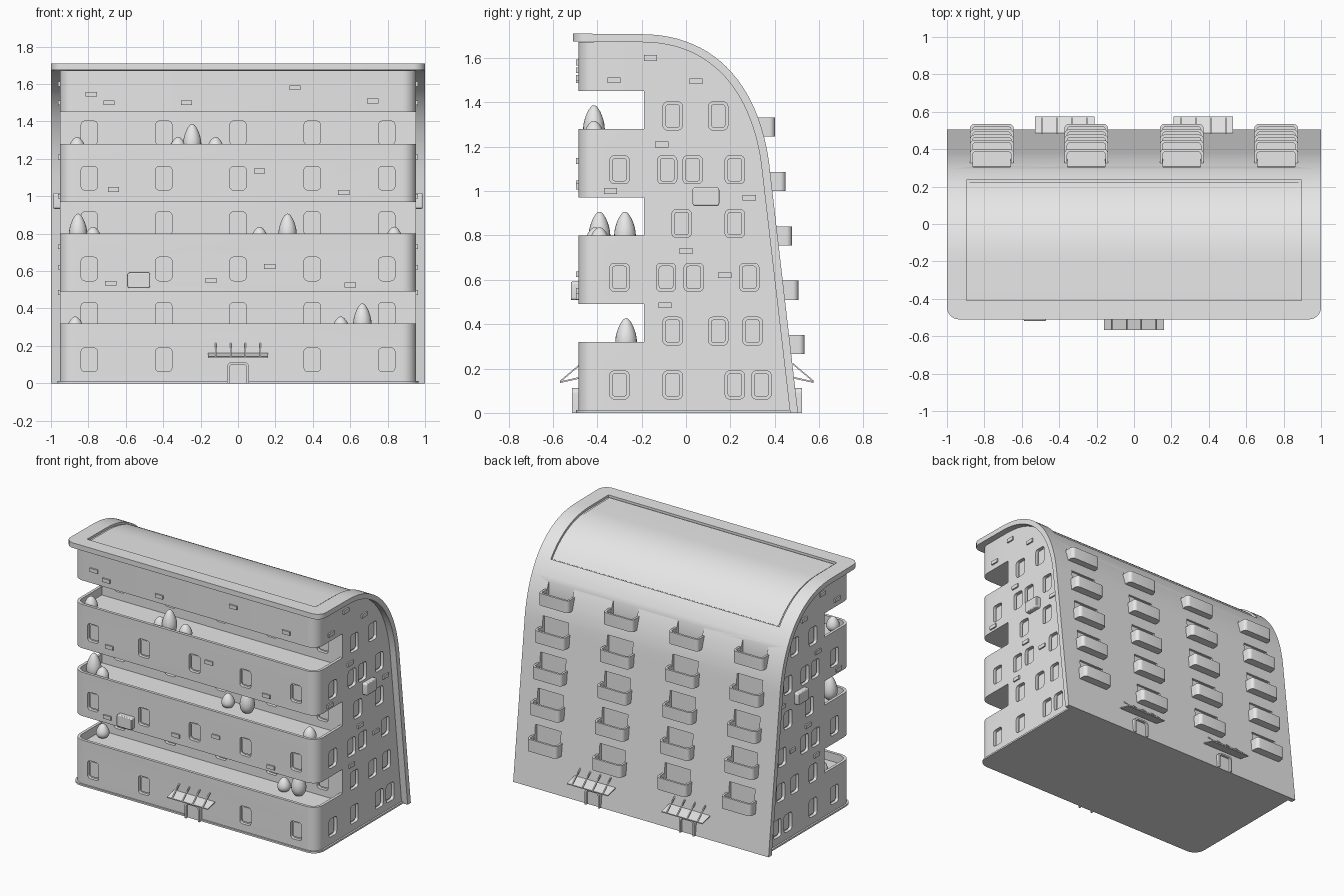
import bpy, bmesh, math
from mathutils import Vector
from mathutils.geometry import interpolate_bezier

cube = bpy.data.objects.get("Cube")
if cube:
    bpy.data.objects.remove(cube, do_unlink=True)

grey = bpy.data.materials.new("plain_grey")
grey.use_nodes = True
COLOUR = (0.8, 0.8, 0.8, 1)
grey.diffuse_color = COLOUR
grey.node_tree.nodes["Principled BSDF"].inputs["Base Color"].default_value = COLOUR

AXES = {"x": lambda u, v, w: (w, u, v),
        "y": lambda u, v, w: (u, w, v),
        "z": lambda u, v, w: (u, v, w)}


def make(name, bm):
    bmesh.ops.recalc_face_normals(bm, faces=bm.faces)
    mesh = bpy.data.meshes.new(name)
    bm.to_mesh(mesh)
    bm.free()
    mesh.materials.append(grey)
    obj = bpy.data.objects.new(name, mesh)
    bpy.context.collection.objects.link(obj)
    return obj


def add_prism(bm, outline, axis, a, b):
    place = AXES[axis]
    ends = [[bm.verts.new(place(u, v, w)) for u, v in outline] for w in (a, b)]
    bm.faces.new(ends[0])
    bm.faces.new(ends[1])
    n = len(outline)
    for i in range(n):
        j = (i + 1) % n
        bm.faces.new((ends[0][i], ends[0][j], ends[1][j], ends[1][i]))


def prism(name, outline, axis, a, b):
    bm = bmesh.new()
    add_prism(bm, outline, axis, a, b)
    return make(name, bm)


def rounded(u0, u1, v0, v1, low=0, high=0, steps=6):
    """Rectangle with separate radii for its low-v and high-v corners."""
    pts = []
    for k, (u, v, su, sv, r) in enumerate(((u1, v1, -1, -1, high), (u0, v1, 1, -1, high),
                                           (u0, v0, 1, 1, low), (u1, v0, -1, 1, low))):
        for i in range(steps + 1 if r else 1):
            t = math.pi / 2 * (k + i / steps)
            pts.append((u + su * r + r * math.cos(t), v + sv * r + r * math.sin(t)) if r else (u, v))
    return pts


def centred(u, v, width, height, r):
    return rounded(u - width / 2, u + width / 2, v - height / 2, v + height / 2, r, r)


def boolean(obj, cutter, operation="DIFFERENCE", discard=True):
    mod = obj.modifiers.new("cut", "BOOLEAN")
    mod.operation, mod.solver, mod.object = operation, "EXACT", cutter
    bpy.context.view_layer.objects.active = obj
    bpy.ops.object.modifier_apply(modifier=mod.name)
    if discard:
        bpy.data.objects.remove(cutter, do_unlink=True)


# Curved section shared by the shell, core and roof panel
curve = interpolate_bezier(Vector((0.38, 1.08)), Vector((0.345, 1.45)),
                           Vector((0.15, 1.707)), Vector((-0.2, 1.707)), 25)
outer = [Vector((0.505, 0))] + [Vector(p[:2]) for p in curve] + [Vector((-0.51, 1.71))]


def inset(d):
    result = []
    for i, p in enumerate(outer):
        t = (outer[min(i + 1, len(outer) - 1)] - outer[max(i - 1, 0)]).normalized()
        q = p + Vector((-t.y, t.x)) * d
        result.append((q.x, max(q.y, 0)))
    return result


def back_y(z):
    for p, q in zip(outer, outer[1:]):
        if p.y <= z <= q.y:
            return p.x + (q.x - p.x) * (z - p.y) / (q.y - p.y)


W, FRONT, STEP = 0.953, -0.485, -0.19
shell = prism("roof_and_back_shell", [tuple(p) for p in outer] + inset(0.036)[::-1], "x", -1, 1)
boolean(shell, prism("corner_trim", rounded(-1, 1, -0.51, 0.8, low=0.065), "z", -0.5, 2.5), "INTERSECT")


def roof_strip(name, top, bottom, half, y0, y1):
    pts = lambda d: [p for p in inset(d) if y0 < p[0] < y1 and p[1] > 1]
    flat = lambda d: [(y0, 1.7085 - d)]
    return prism(name, pts(top) + flat(top) + flat(bottom) + pts(bottom)[::-1], "x", -half, half)


boolean(shell, roof_strip("roof_recess", -0.05, 0.016, 0.895, -0.41, 0.24))
roof_strip("roof_panel", 0.011, 0.02, 0.88, -0.4, 0.225)

# Core and projecting storeys
core_line = [p for p in inset(0.036) if p[0] > STEP]
core = prism("core", core_line + [(STEP, 1.67), (STEP, 0)], "x", -W, W)
storeys = []
for z0, z1 in ((0, 0.32), (0.49, 0.8), (0.97, 1.28), (1.45, 1.672)):
    block = prism("front_storey", rounded(-W, W, FRONT, STEP, low=0.075), "z", z0, z1)
    if z1 < 1.5:
        boolean(block, prism("terrace_cut", rounded(-W + 0.02, W - 0.02, FRONT + 0.02, -0.1, low=0.055),
                             "z", z1 - 0.06, z1 + 0.1))
    storeys.append(block)
prism("base_skirting", rounded(-0.965, 0.965, -0.495, 0.47, low=0.08), "z", 0, 0.012)

# Windows: pockets cut into the walls, with a raised pane in each
side_rows = [(-0.3, -0.06, 0.22, 0.34), (-0.06, 0.145, 0.3), (-0.3, -0.09, 0.035, 0.285),
             (-0.02, 0.22), (-0.3, -0.085, 0.03, 0.22), (-0.06, 0.145)]
pockets, panes = bmesh.new(), bmesh.new()


def window(axis, u, z, wall, out):
    add_prism(pockets, centred(u, z, 0.087, 0.126, 0.02), axis, wall + out * 0.01, wall - out * 0.022)
    add_prism(panes, centred(u, z, 0.066, 0.105, 0.014), axis, wall - out * 0.014, wall - out * 0.026)


for row, places in enumerate(side_rows):
    z = 0.126 + 0.2425 * row
    for u in places:
        for side in (-1, 1):
            window("x", u, z, side * W, side)
    for u in (-0.795, -0.397, 0, 0.397, 0.795):
        if row or u:
            window("y", u, z, STEP if row % 2 else FRONT, -1)
cutter = make("window_pockets", pockets)
make("window_panes", panes)
for wall in [core] + storeys:
    boolean(wall, cutter, discard=False)
bpy.data.objects.remove(cutter, do_unlink=True)

# Small raised bricks
bricks = bmesh.new()
for x, z in ((-0.785, 1.545), (-0.69, 1.5), (-0.275, 1.5), (0.305, 1.58), (0.72, 1.51), (0.115, 1.135),
             (-0.665, 1.035), (0.565, 1.02), (0.17, 0.625), (-0.68, 0.535), (-0.145, 0.55), (0.6, 0.525)):
    add_prism(bricks, centred(x, z, 0.06, 0.026, 0), "y", FRONT - 0.01, FRONT + 0.005)
for y, z in ((-0.16, 1.6), (-0.325, 1.5), (0.045, 1.495), (-0.11, 1.21), (-0.34, 1), (0.285, 0.97),
             (0, 0.73), (0.175, 0.62), (-0.095, 0.485)):
    for side in (-1, 1):
        add_prism(bricks, centred(y, z, 0.06, 0.026, 0), "x", side * (W - 0.005), side * (W + 0.01))
make("raised_bricks", bricks)

# Wall boxes
for axis, u, z, wall, out in (("y", -0.53, 0.55, FRONT, -1), ("x", 0.09, 0.975, W, 1), ("x", 0.09, 0.975, -W, -1)):
    box = prism("wall_box", centred(u, z, 0.12, 0.084, 0.012), axis, wall - out * 0.01, wall + out * 0.034)
    bevel = box.modifiers.new("soft_edge", "BEVEL")
    bevel.width, bevel.segments, bevel.limit_method = 0.006, 2, "ANGLE"

# Back balconies with door openings
openings = bmesh.new()
for level in range(5):
    z0 = 0.265 + 0.245 * level
    z1 = z0 + 0.086
    wall = back_y(z0 + 0.06)
    edge = wall + 0.067
    for x in (-0.76, -0.255, 0.255, 0.76):
        tub = prism("balcony", rounded(x - 0.117, x + 0.117, wall - 0.015, edge, high=0.025), "z", z0, z1)
        boolean(tub, prism("tub_cut", rounded(x - 0.102, x + 0.102, wall - 0.1, edge - 0.015, high=0.014),
                           "z", z0 + 0.02, z1 + 0.1))
        add_prism(openings, rounded(x - 0.1, x + 0.1, wall - 0.028, edge), "z", z0 + 0.02, z1 + 0.075)
boolean(shell, make("balcony_openings", openings))


def entrance(x, wall, out):
    """Door surround, door leaf and strutted canopy."""
    bm = bmesh.new()
    add_prism(bm, rounded(x - 0.058, x + 0.058, 0, 0.113, high=0.025), "y", wall - out * 0.03, wall + out * 0.03)
    frame = make("door_surround", bm)
    boolean(frame, prism("door_cut", rounded(x - 0.046, x + 0.046, -0.1, 0.101, high=0.018),
                         "y", wall + out * 0.012, wall + out * 0.2))
    tip = wall + out * 0.082
    prism("canopy", [(wall - out * 0.01, 0.155), (tip, 0.135), (tip, 0.142), (wall - out * 0.01, 0.163)],
          "x", x - 0.16, x + 0.16)
    struts = bmesh.new()
    for dx in (-0.12, -0.04, 0.04, 0.12):
        add_prism(struts, [(tip, 0.138), (tip, 0.146), (wall - out * 0.01, 0.224), (wall - out * 0.01, 0.216)],
                  "x", x + dx - 0.004, x + dx + 0.004)
    make("canopy_struts", struts)


entrance(0, FRONT, -1)
for x in (-0.37, 0.37):
    entrance(x, 0.493, 1)

# Egg-shaped bushes on the terraces
BUSHES = {0.32: ((-0.87, -0.27, 0), (0.55, -0.27, 0), (0.665, -0.27, 1)),
          0.8: ((-0.855, -0.39, 1), (-0.775, -0.41, 0), (0.115, -0.275, 0), (0.265, -0.275, 1), (0.835, -0.39, 0)),
          1.28: ((-0.86, -0.415, 0), (-0.32, -0.415, 0), (-0.245, -0.415, 1), (-0.12, -0.415, 0))}
for level, spots in BUSHES.items():
    for x, y, big in spots:
        height = 0.17 if big else 0.1
        radius = 0.047 if big else 0.042
        bm = bmesh.new()
        bmesh.ops.create_uvsphere(bm, u_segments=20, v_segments=14, radius=1)
        for v in bm.verts:
            r = radius * (1 - 0.3 * v.co.z)
            v.co = (x + v.co.x * r, y + v.co.y * r, level - 0.063 + (v.co.z + 1) * height / 2)
        make("big_bush" if big else "small_bush", bm)

# Smooth the curves while keeping hard edges
for obj in bpy.context.collection.objects:
    if obj.type == "MESH" and grey.name in obj.data.materials:
        bpy.ops.object.select_all(action="DESELECT")
        obj.select_set(True)
        bpy.context.view_layer.objects.active = obj
        bpy.ops.object.shade_smooth_by_angle(angle=math.radians(30))
